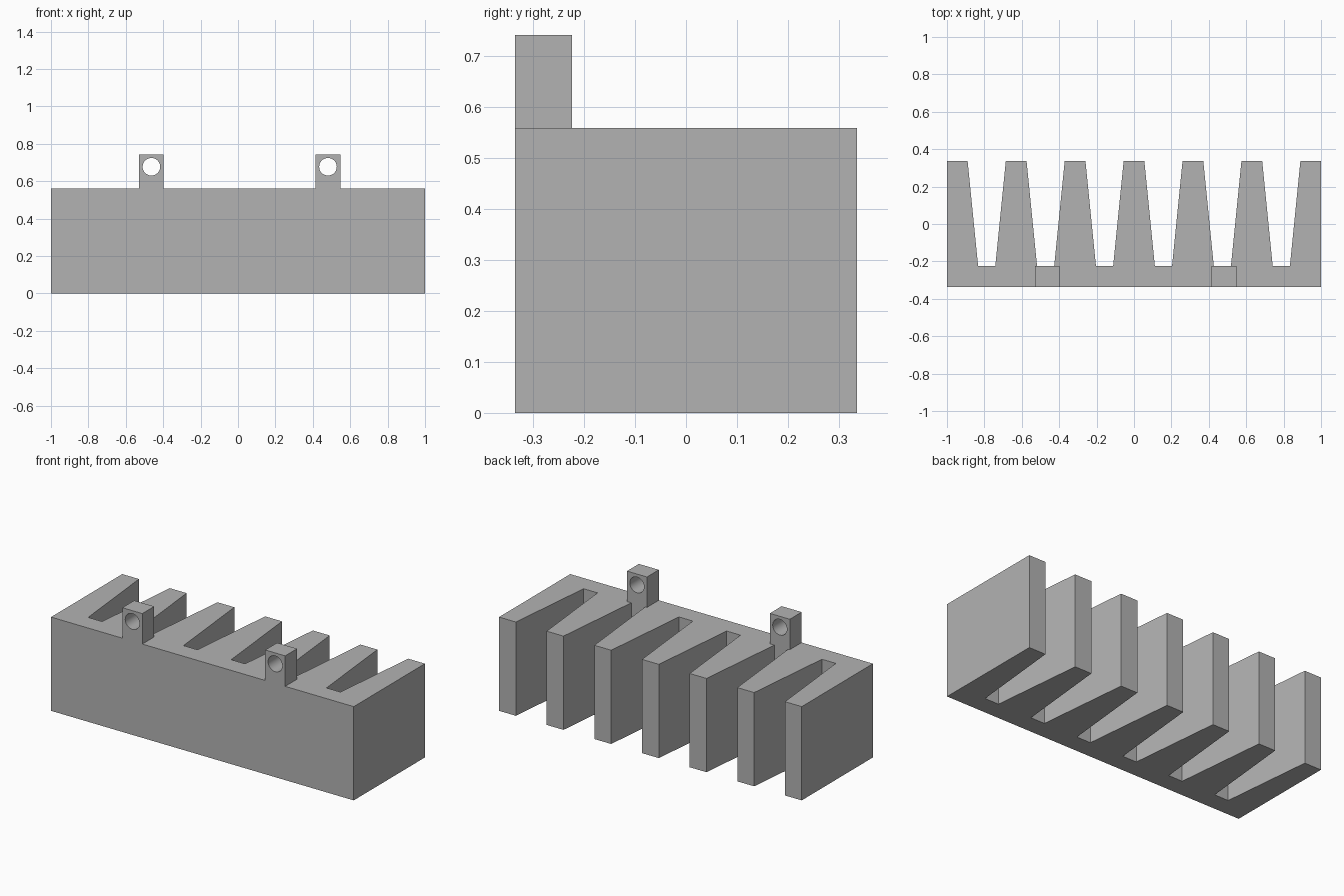
import bpy
import bmesh
from math import pi

HALF_Y, FLOOR_Y, HEIGHT = 0.336, -0.224, 0.56
LUG_TOP, LUG_WIDTH = 0.742, 0.132

if "Cube" in bpy.data.objects:
    bpy.data.objects.remove(bpy.data.objects["Cube"])

grey = bpy.data.materials.new("plain grey")
grey.use_nodes = True
grey.diffuse_color = (0.45, 0.45, 0.45, 1)
grey.node_tree.nodes["Principled BSDF"].inputs["Base Color"].default_value = grey.diffuse_color


def add_object(name, bm):
    bmesh.ops.recalc_face_normals(bm, faces=bm.faces)
    mesh = bpy.data.meshes.new(name)
    bm.to_mesh(mesh)
    bm.free()
    mesh.materials.append(grey)
    obj = bpy.data.objects.new(name, mesh)
    bpy.context.collection.objects.link(obj)
    return obj


def prism(name, outline, bottom, top):
    """Extrude a plan outline upwards."""
    bm = bmesh.new()
    face = bm.faces.new([bm.verts.new((x, y, bottom)) for x, y in outline])
    walls = bmesh.ops.extrude_face_region(bm, geom=[face], use_keep_orig=True)
    verts = [v for v in walls["geom"] if isinstance(v, bmesh.types.BMVert)]
    bmesh.ops.translate(bm, verts=verts, vec=(0, 0, top - bottom))
    return add_object(name, bm)


# Comb body: a front wall with six tapered slots open to the back
outline = [(1, HALF_Y), (1, -HALF_Y), (-1, -HALF_Y), (-1, HALF_Y)]
for i in range(6):
    x = (i - 2.5) * 0.315
    outline += [(x - 0.102, HALF_Y), (x - 0.046, FLOOR_Y),
                (x + 0.046, FLOOR_Y), (x + 0.102, HALF_Y)]
prism("comb_body", outline, 0, HEIGHT)

# Mounting lugs, each drilled from front to back
for name, x in (("right_lug", -0.463), ("left_lug", 0.481)):
    a, b = x - LUG_WIDTH / 2, x + LUG_WIDTH / 2
    lug = prism(name, [(a, -HALF_Y), (b, -HALF_Y), (b, FLOOR_Y), (a, FLOOR_Y)],
                HEIGHT, LUG_TOP)

    bpy.ops.mesh.primitive_cylinder_add(
        vertices=40, radius=0.047, depth=0.4,
        location=(x, (FLOOR_Y - HALF_Y) / 2, 0.677), rotation=(pi / 2, 0, 0))
    drill = bpy.context.object
    drill.name = name + "_drill"
    drill.hide_render = True
    drill.data.materials.append(grey)

    cut = lug.modifiers.new("hole", "BOOLEAN")
    cut.operation, cut.solver, cut.object = "DIFFERENCE", "EXACT", drill
    bpy.ops.object.select_all(action="DESELECT")
    lug.select_set(True)
    bpy.context.view_layer.objects.active = lug
    bpy.ops.object.modifier_apply(modifier=cut.name)
    bpy.data.objects.remove(drill)
    bpy.ops.object.shade_smooth_by_angle(angle=pi / 6)
